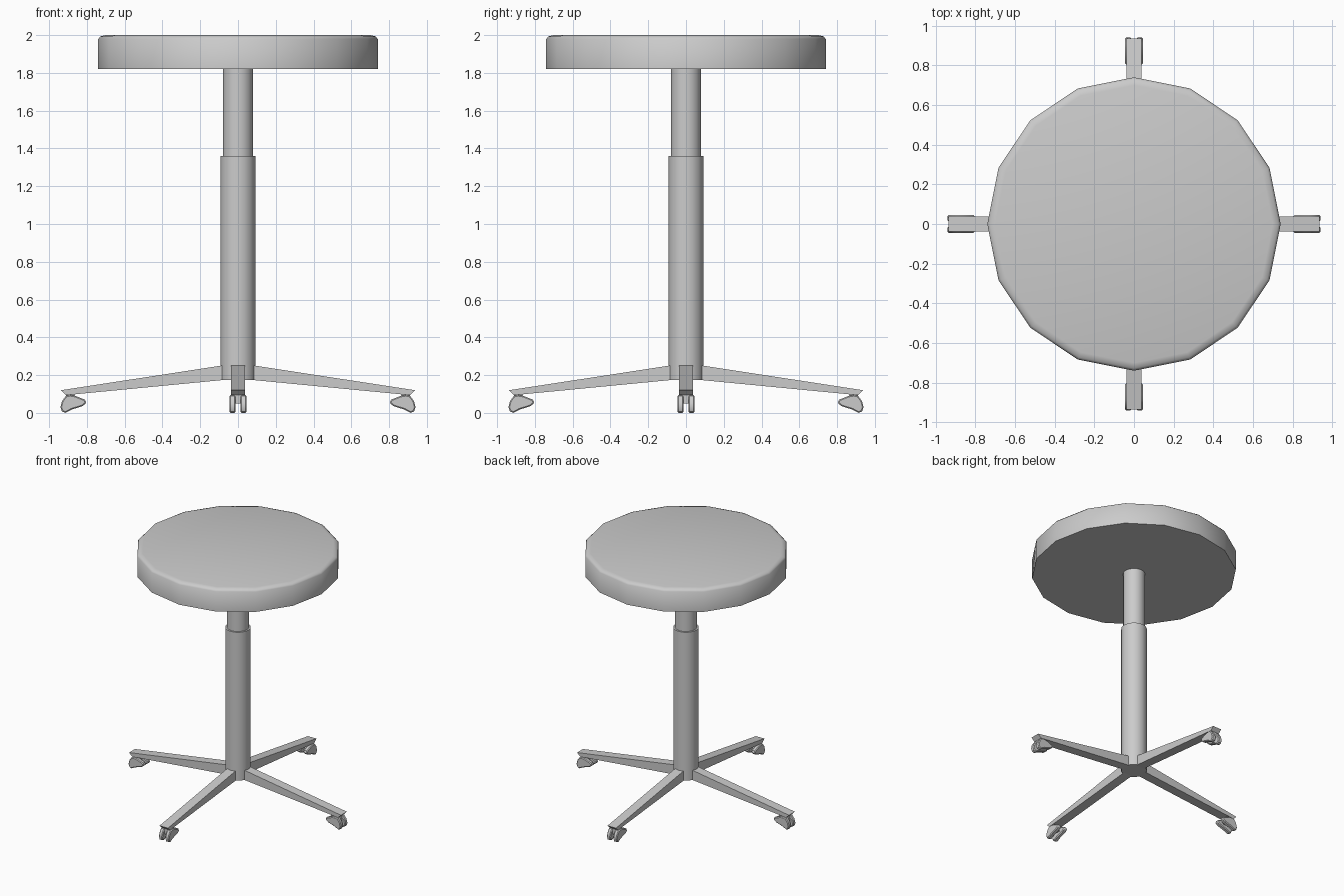
import bpy, bmesh, math
from mathutils import Matrix

old = bpy.data.objects.get("Cube")
if old:
    bpy.data.objects.remove(old, do_unlink=True)

grey = bpy.data.materials.new("light_grey")
grey.use_nodes = True
colour = (0.6, 0.6, 0.6, 1)
grey.diffuse_color = colour
grey.node_tree.nodes["Principled BSDF"].inputs["Base Color"].default_value = colour


def finish(name, bm, smooth=None, turn=0):
    bmesh.ops.recalc_face_normals(bm, faces=bm.faces)
    bm.transform(Matrix.Rotation(turn, 4, "Z"))
    mesh = bpy.data.meshes.new(name)
    bm.to_mesh(mesh)
    bm.free()
    mesh.materials.append(grey)
    obj = bpy.data.objects.new(name, mesh)
    bpy.context.collection.objects.link(obj)
    if smooth:
        bpy.ops.object.select_all(action="DESELECT")
        obj.select_set(True)
        bpy.context.view_layer.objects.active = obj
        bpy.ops.object.shade_smooth_by_angle(angle=math.radians(smooth))
    return obj


def lathe(name, profile, sides=16, smooth=50):
    """Stack rings of (radius, height) and cap both ends."""
    bm = bmesh.new()
    rings = []
    for r, z in profile:
        angles = [math.tau * i / sides for i in range(sides)]
        rings.append([bm.verts.new((r * math.cos(a), r * math.sin(a), z)) for a in angles])
    for low, high in zip(rings, rings[1:]):
        for i in range(sides):
            j = (i + 1) % sides
            bm.faces.new((low[i], low[j], high[j], high[i]))
    bm.faces.new(rings[0])
    bm.faces.new(rings[-1])
    return finish(name, bm, smooth)


def slab(bm, profile, y0, y1):
    """Extrude an (x, z) outline between two y positions."""
    sides = [[bm.verts.new((x, y, z)) for x, z in profile] for y in (y0, y1)]
    n = len(profile)
    for i in range(n):
        j = (i + 1) % n
        bm.faces.new((sides[0][i], sides[0][j], sides[1][j], sides[1][i]))
    bm.faces.new(sides[0])
    bm.faces.new(sides[1])


# Seat and telescopic column
lathe("seat", [(0.74, 1.82), (0.74, 1.98), (0.728, 1.993), (0.70, 2.0)])
lathe("upper_column", [(0.08, 1.3), (0.08, 1.83)])
lathe("lower_column", [(0.093, 0.175), (0.093, 1.36)])

# Four tapered legs, each with a twin-cheek caster
leg = [(0.02, 0.265), (0.09, 0.25), (0.937, 0.12), (0.91, 0.094), (0.09, 0.173), (0.02, 0.18)]
cheek = [(0.912, 0.09), (0.932, 0.062), (0.94, 0.03), (0.932, 0.008), (0.915, 0),
         (0.88, 0.018), (0.825, 0.035), (0.803, 0.052), (0.81, 0.07), (0.86, 0.09), (0.89, 0.095)]
bridge = [(0.91, 0.05), (0.91, 0.11), (0.87, 0.11), (0.85, 0.05)]

for k, side in enumerate(("left", "back", "right", "front")):
    turn = k * math.pi / 2
    bm = bmesh.new()
    slab(bm, leg, -0.037, 0.037)
    finish(side + "_leg", bm, turn=turn)

    bm = bmesh.new()
    for s in (-1, 1):
        slab(bm, cheek, s * 0.012, s * 0.045)
    caster = finish(side + "_caster", bm, 40, turn)
    bevel = caster.modifiers.new("soft_edges", "BEVEL")
    bevel.width = 0.006
    bevel.segments = 1
    bevel.limit_method = "ANGLE"
    bevel.angle_limit = math.radians(60)

    bm = bmesh.new()
    slab(bm, bridge, -0.02, 0.02)
    finish(side + "_caster_stem", bm, turn=turn)
